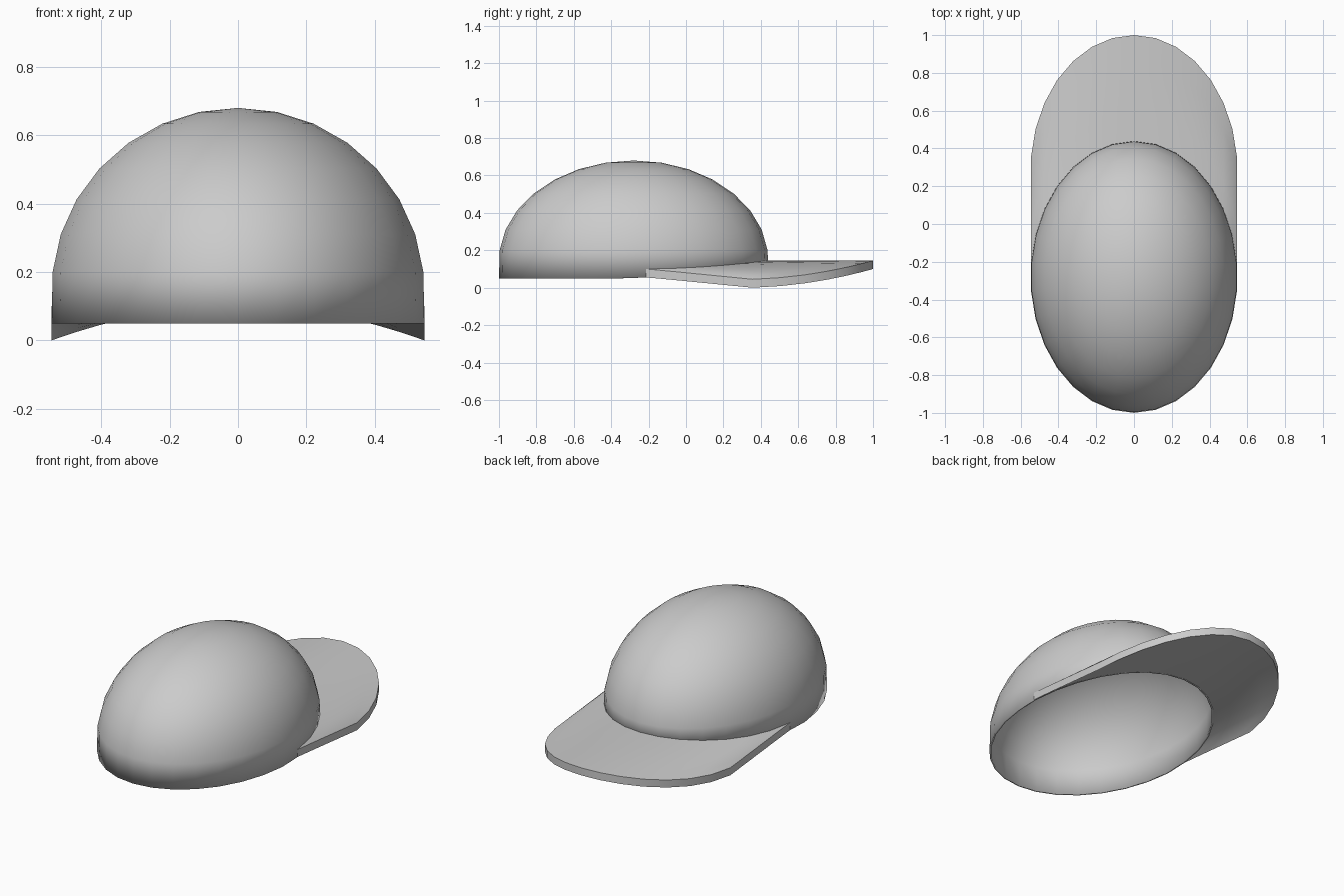
import bpy, bmesh
from math import sin, cos, radians

if "Cube" in bpy.data.objects:
    bpy.data.objects.remove(bpy.data.objects["Cube"])

RX, RY, CY = 0.548, 0.72, -0.28      # plan ellipse of the dome
N, STEP = 30, radians(12)
LENGTH = 0.56                        # how far the brim reaches past the dome
TOP, THICK = 0.145, 0.045            # brim height at its middle, brim thickness


def brim_z(x, t):
    """Brim top surface: droops to the sides, more so at the outer edge."""
    return TOP - (0.045 + 0.055 * t) * (x / 0.545) ** 2


def finish(name, bm):
    bmesh.ops.recalc_face_normals(bm, faces=bm.faces)
    me = bpy.data.meshes.new(name)
    bm.to_mesh(me)
    bm.free()
    ob = bpy.data.objects.new(name, me)
    bpy.context.collection.objects.link(ob)
    bpy.ops.object.select_all(action='DESELECT')
    bpy.context.view_layer.objects.active = ob
    ob.select_set(True)
    bpy.ops.object.shade_smooth_by_angle(angle=radians(40))
    return ob


# Cap dome: half ellipsoid, its front rim follows the underside of the brim
bm = bmesh.new()
pole = bm.verts.new((0, CY, 0.68))
rings = []
for k in range(1, 9):
    ring = []
    for i in range(N):
        a = i * STEP
        f = sin(min(k * STEP, radians(90)))
        x, y = RX * f * sin(a), CY + RY * f * cos(a)
        z = 0.145 + 0.535 * cos(k * STEP)
        if k == 8:
            z = brim_z(x, 0) - THICK if y > CY else 0.05
        ring.append(bm.verts.new((x, y, z)))
    rings.append(ring)
for i in range(N):
    j = (i + 1) % N
    bm.faces.new((pole, rings[0][j], rings[0][i]))
    for a, b in zip(rings, rings[1:]):
        bm.faces.new((a[i], a[j], b[j], b[i]))
dome = finish("cap_dome", bm)
shell = dome.modifiers.new("shell", 'SOLIDIFY')
shell.thickness = 0.01
shell.offset = -1

# Brim: strips running forward from the dome rim to the same curve moved out
bm = bmesh.new()
ROWS = 4
top, bottom = [], []
for i in range(-7, 8):
    a = i * STEP
    x, y0 = RX * sin(a), CY + RY * cos(a)
    cols = ([], [])
    for r in range(ROWS + 1):
        t = r / ROWS
        y = y0 + LENGTH * t - (0.008 if r == 0 else 0)
        z = brim_z(x, t)
        cols[0].append(bm.verts.new((x, y, z)))
        cols[1].append(bm.verts.new((x, y, z - THICK)))
    top.append(cols[0])
    bottom.append(cols[1])
for i in range(14):
    for r in range(ROWS):
        for g in (top, bottom):
            bm.faces.new((g[i][r], g[i + 1][r], g[i + 1][r + 1], g[i][r + 1]))
    for r in (0, ROWS):
        bm.faces.new((top[i][r], top[i + 1][r], bottom[i + 1][r], bottom[i][r]))
for i in (0, 14):
    for r in range(ROWS):
        bm.faces.new((top[i][r], top[i][r + 1], bottom[i][r + 1], bottom[i][r]))
finish("brim", bm)
